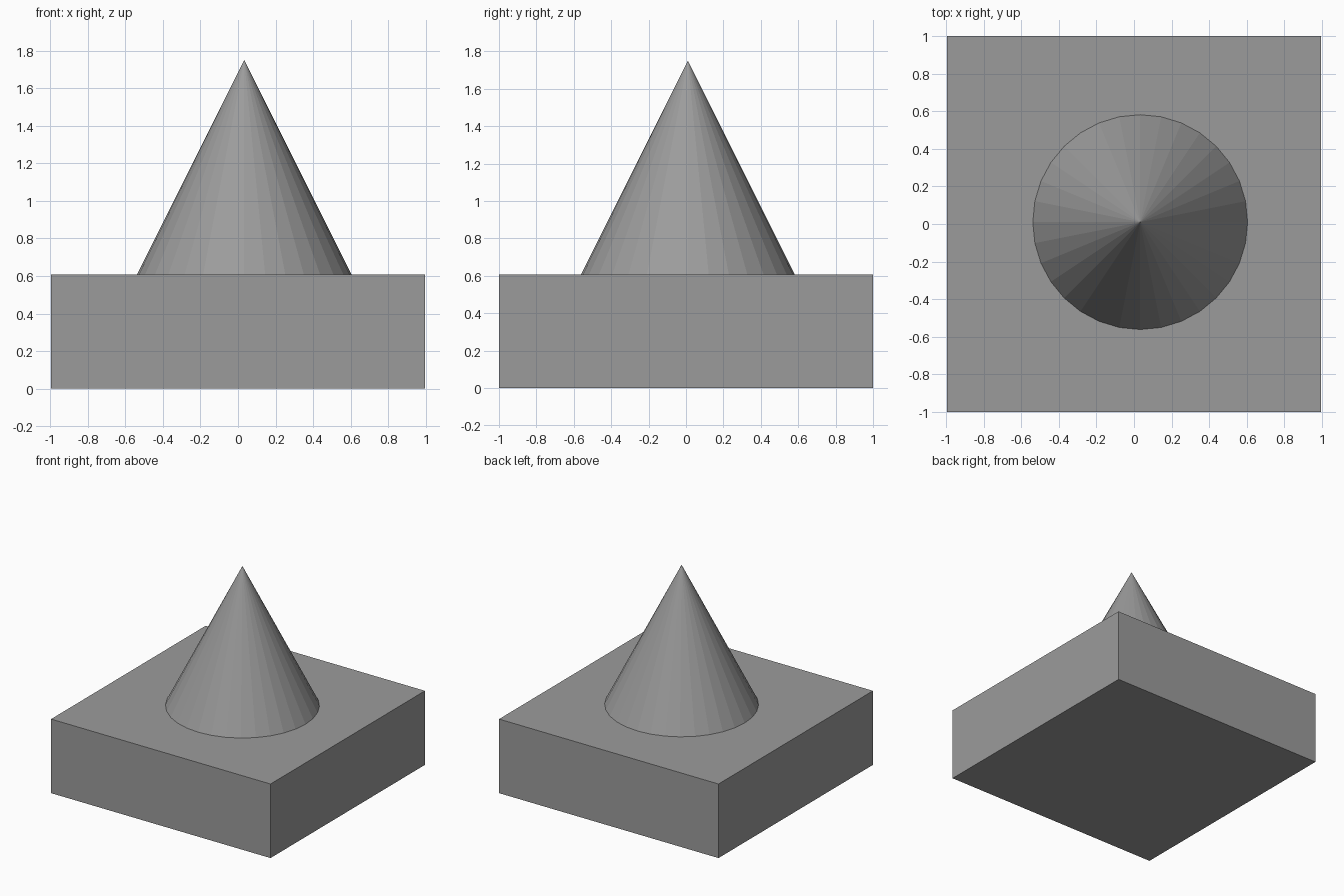
import bpy

if "Cube" in bpy.data.objects:
    bpy.data.objects.remove(bpy.data.objects["Cube"])

grey = bpy.data.materials.new("grey")
grey.diffuse_color = (0.33, 0.33, 0.33, 1.0)
grey.use_nodes = True
grey.node_tree.nodes["Principled BSDF"].inputs["Base Color"].default_value = grey.diffuse_color

BASE_TOP = 0.607
CONE_RADIUS = 0.572
CONE_HEIGHT = 2 * CONE_RADIUS


def finish(name):
    obj = bpy.context.object
    obj.name = obj.data.name = name
    obj.data.materials.append(grey)
    return obj


# Square slab standing on the ground
bpy.ops.mesh.primitive_cube_add(size=1, location=(0, 0, BASE_TOP / 2))
base = finish("base_slab")
base.scale = (1.99, 2.0, BASE_TOP)
bpy.ops.object.transform_apply(location=False, rotation=False, scale=True)

# Flat-faced cone resting on the slab, slightly off centre
bpy.ops.mesh.primitive_cone_add(
    vertices=32, radius1=CONE_RADIUS, radius2=0, depth=CONE_HEIGHT,
    location=(0.033, 0.01, BASE_TOP + CONE_HEIGHT / 2))
finish("cone")
